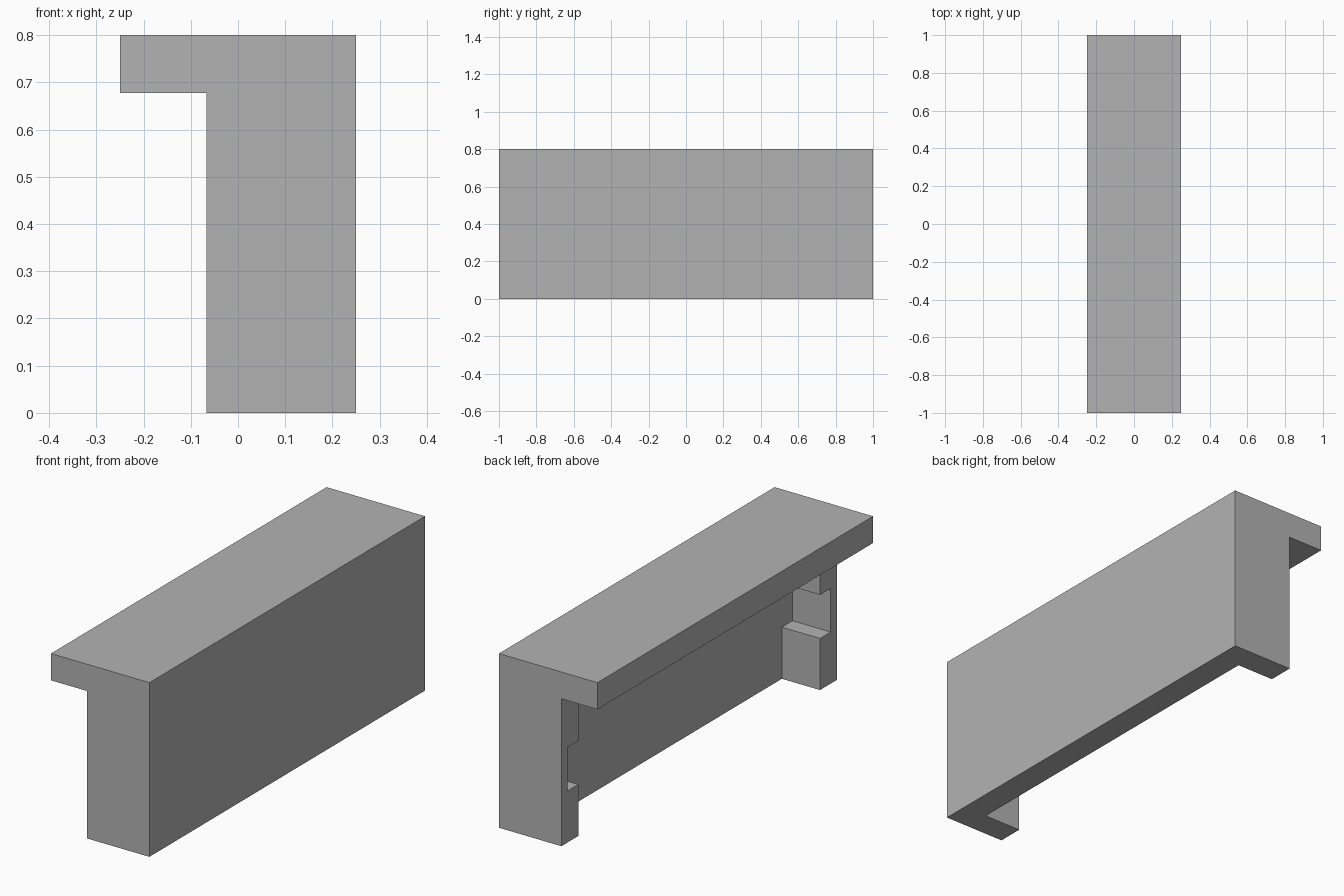
import bpy
import bmesh
from mathutils import Vector

cube = bpy.data.objects.get("Cube")
if cube:
    bpy.data.objects.remove(cube, do_unlink=True)

# Overall dimensions
HEIGHT, HALF_LEN, HALF_WIDTH = 0.8, 1.0, 0.25
THICK = 0.123                      # board thickness
LEG_X = -0.067                     # open edge of the end panels
WALL_X = HALF_WIDTH - THICK        # inner face of the long wall
UNDER = HEIGHT - THICK             # underside of the top
NOTCH_LOW, NOTCH_HIGH, NOTCH_DEPTH = 0.237, 0.437, 0.077

grey = bpy.data.materials.new("plain grey")
grey.use_nodes = True
grey.diffuse_color = (0.45, 0.45, 0.45, 1)
grey.node_tree.nodes["Principled BSDF"].inputs["Base Color"].default_value = (0.45, 0.45, 0.45, 1)


def extrude_x(name, profile, x0, x1):
    """Extrude a (y, z) outline from x0 to x1."""
    bm = bmesh.new()
    face = bm.faces.new([bm.verts.new((x0, y, z)) for y, z in profile])
    ext = bmesh.ops.extrude_face_region(bm, geom=[face])
    moved = [v for v in ext["geom"] if isinstance(v, bmesh.types.BMVert)]
    bmesh.ops.translate(bm, verts=moved, vec=Vector((x1 - x0, 0, 0)))
    bmesh.ops.recalc_face_normals(bm, faces=bm.faces)
    mesh = bpy.data.meshes.new(name)
    bm.to_mesh(mesh)
    bm.free()
    mesh.materials.append(grey)
    obj = bpy.data.objects.new(name, mesh)
    bpy.context.collection.objects.link(obj)
    return obj


def board(z0, z1):
    return [(-HALF_LEN, z0), (HALF_LEN, z0), (HALF_LEN, z1), (-HALF_LEN, z1)]


# Overhanging top and long upright wall
extrude_x("top_board", board(UNDER, HEIGHT), -HALF_WIDTH, HALF_WIDTH)
extrude_x("long_wall", board(0, UNDER), WALL_X, HALF_WIDTH)

# End panels, each with a shallow slot on its inner side
inner = HALF_LEN - THICK
slot = inner + NOTCH_DEPTH
panel = [(HALF_LEN, 0), (HALF_LEN, UNDER), (inner, UNDER), (inner, NOTCH_HIGH),
         (slot, NOTCH_HIGH), (slot, NOTCH_LOW), (inner, NOTCH_LOW), (inner, 0)]
for name, side in (("front_end_panel", -1), ("back_end_panel", 1)):
    extrude_x(name, [(side * y, z) for y, z in panel], LEG_X, WALL_X)
